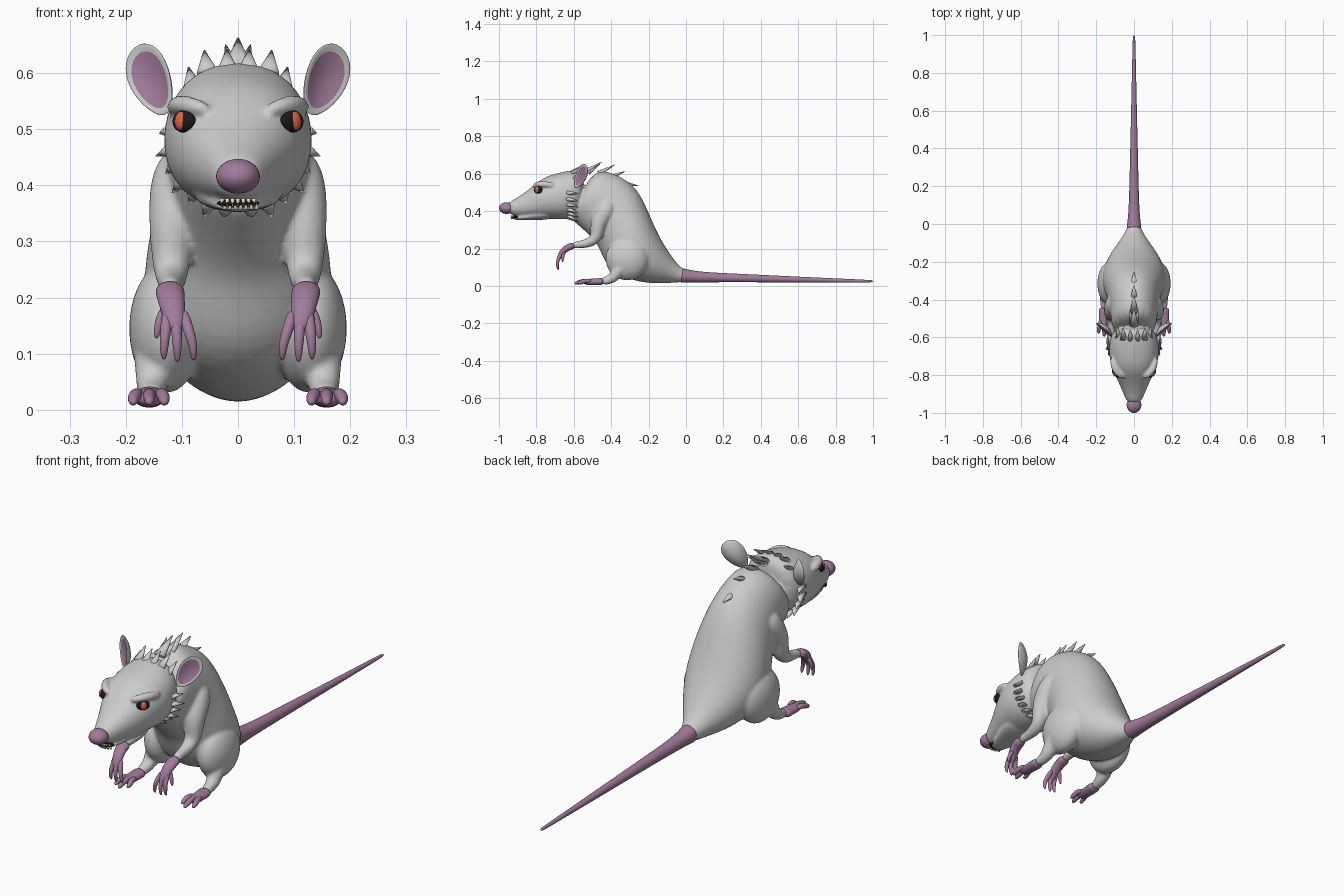
import bpy, bmesh, math
from mathutils import Vector, Matrix

if "Cube" in bpy.data.objects:
    bpy.data.objects.remove(bpy.data.objects["Cube"])


def material(name, rgb):
    m = bpy.data.materials.new(name)
    m.diffuse_color = (*rgb, 1)
    m.use_nodes = True
    m.node_tree.nodes["Principled BSDF"].inputs["Base Color"].default_value = m.diffuse_color
    return m


PINK = material("pink_skin", (0.36, 0.2, 0.33))
BLACK = material("black", (0.01, 0.01, 0.01))
RED = material("red_iris", (0.75, 0.12, 0.07))
CREAM = material("cream", (0.75, 0.68, 0.5))


def finish(name, bm, mats=(), sub=0):
    bmesh.ops.recalc_face_normals(bm, faces=bm.faces)
    for f in bm.faces:
        f.smooth = True
    me = bpy.data.meshes.new(name)
    bm.to_mesh(me)
    bm.free()
    ob = bpy.data.objects.new(name, me)
    bpy.context.collection.objects.link(ob)
    for m in mats:
        me.materials.append(m)
    if sub:
        ob.modifiers.new("subsurf", 'SUBSURF').levels = sub
        ob.modifiers["subsurf"].render_levels = sub
    return ob


def loft(name, rings, mats=(), n=16, p=1.0):
    """Skin rings given as (centre, half axis u, half axis v)."""
    bm = bmesh.new()
    loops = []
    for c, u, v in rings:
        loop = []
        for i in range(n):
            a = 2 * math.pi * i / n
            k, s = math.cos(a), math.sin(a)
            loop.append(bm.verts.new(c + u * math.copysign(abs(k) ** p, k)
                                     + v * math.copysign(abs(s) ** p, s)))
        loops.append(loop)
    for a, b in zip(loops, loops[1:]):
        for i in range(n):
            j = (i + 1) % n
            bm.faces.new((a[i], a[j], b[j], b[i]))
    bm.faces.new(loops[0])
    bm.faces.new(loops[-1])
    return finish(name, bm, mats, 2)


def sections(name, rows, p=1.0):
    """Rows: top y, top z, bottom y, bottom z, half width."""
    rings = []
    for ty, tz, by, bz, w in rows:
        t, b = Vector((0, ty, tz)), Vector((0, by, bz))
        rings.append(((t + b) / 2, Vector((w, 0, 0)), (t - b) / 2))
    return loft(name, rings, p=p)


def tube(name, pts, s=1, mats=(), wide=1.0, n=12):
    """Points: x, y, z, radius."""
    P = [Vector((s * q[0], q[1], q[2])) for q in pts]
    rings = []
    for i, c in enumerate(P):
        t = (P[min(i + 1, len(P) - 1)] - P[max(i - 1, 0)]).normalized()
        u = Vector((1, 0, 0))
        u = (u - t * u.dot(t)).normalized()
        r = pts[i][3]
        rings.append((c, u * r * wide, t.cross(u) * r))
    return loft(name, rings, mats, n)


def blob(name, c, radii, mats=(), facing=(0, 0, 1)):
    bm = bmesh.new()
    bmesh.ops.create_uvsphere(bm, u_segments=32, v_segments=20, radius=1)
    rot = Vector(facing).to_track_quat('Z', 'Y').to_matrix().to_4x4()
    bm.transform(Matrix.Translation(c) @ rot @ Matrix.Diagonal((*radii, 1)))
    return finish(name, bm, mats)


def spikes(name, items, mats=(), flat=0.5, seg=10):
    """Items: base point, tip point, radius."""
    bm = bmesh.new()
    for base, tip, r in items:
        base, tip = Vector(base), Vector(tip)
        d = tip - base
        m = (Matrix.Translation((base + tip) / 2)
             @ d.to_track_quat('Z', 'Y').to_matrix().to_4x4()
             @ Matrix.Diagonal((r, r * flat, d.length, 1)))
        bmesh.ops.create_cone(bm, cap_ends=True, segments=seg, radius1=1,
                              radius2=0.08, depth=1, matrix=m)
    return finish(name, bm, mats)


# torso and head
grey = [
    sections("body", [
        (-0.00, 0.088, -0.00, 0.02, 0.034), (-0.03, 0.10, -0.04, 0.018, 0.042),
        (-0.07, 0.15, -0.12, 0.012, 0.08), (-0.115, 0.22, -0.23, 0.012, 0.135),
        (-0.155, 0.295, -0.36, 0.05, 0.172), (-0.195, 0.39, -0.44, 0.12, 0.172),
        (-0.235, 0.48, -0.47, 0.22, 0.15), (-0.29, 0.555, -0.53, 0.28, 0.135),
        (-0.39, 0.61, -0.60, 0.34, 0.125), (-0.50, 0.63, -0.63, 0.37, 0.115)]),
    sections("head", [
        (-0.54, 0.615, -0.55, 0.38, 0.105), (-0.60, 0.625, -0.62, 0.355, 0.13),
        (-0.68, 0.607, -0.68, 0.352, 0.138), (-0.75, 0.588, -0.74, 0.357, 0.124),
        (-0.80, 0.553, -0.79, 0.361, 0.105), (-0.85, 0.508, -0.84, 0.364, 0.08),
        (-0.91, 0.467, -0.90, 0.37, 0.054), (-0.955, 0.445, -0.945, 0.38, 0.036)],
        p=0.9),
    sections("jaw", [(-0.70, 0.42, -0.70, 0.352, 0.10), (-0.82, 0.40, -0.82, 0.352, 0.065),
                     (-0.89, 0.372, -0.89, 0.352, 0.042), (-0.925, 0.364, -0.925, 0.353, 0.022)]),
]

# thighs, lower legs, arms and brows
for s in (1, -1):
    grey += [
        blob("thigh", (s * 0.128, -0.315, 0.145), (0.066, 0.115, 0.115)),
        tube("lower_leg", [(0.135, -0.31, 0.13, 0.06), (0.15, -0.37, 0.08, 0.036),
                           (0.153, -0.385, 0.045, 0.03), (0.155, -0.42, 0.028, 0.024),
                           (0.158, -0.455, 0.024, 0.02)], s),
        tube("arm", [(0.08, -0.40, 0.45, 0.055), (0.105, -0.43, 0.40, 0.058),
                     (0.117, -0.475, 0.33, 0.044), (0.12, -0.475, 0.26, 0.035),
                     (0.118, -0.515, 0.228, 0.028), (0.12, -0.57, 0.222, 0.02),
                     (0.122, -0.61, 0.215, 0.019)], s),
        tube("brow", [(0.05, -0.815, 0.532, 0.012), (0.085, -0.795, 0.543, 0.018),
                      (0.11, -0.755, 0.545, 0.018), (0.115, -0.70, 0.535, 0.014)], s),
    ]

# blend all grey parts into one smooth skin
bpy.ops.object.select_all(action='DESELECT')
for ob in grey:
    ob.select_set(True)
bpy.context.view_layer.objects.active = grey[0]
bpy.ops.object.convert(target='MESH')
bpy.ops.object.join()
body = bpy.context.view_layer.objects.active
rm = body.modifiers.new("blend", 'REMESH')
rm.mode = 'VOXEL'
rm.voxel_size = 0.006
rm.use_smooth_shade = True
sm = body.modifiers.new("smooth", 'SMOOTH')
sm.factor = 0.5
sm.iterations = 8

# tail and nose
tube("tail", [(0, -0.028, 0.056, 0.042), (0, -0.015, 0.055, 0.04), (0, 0.06, 0.047, 0.029),
              (0, 0.3, 0.042, 0.023), (0, 0.6, 0.034, 0.016), (0, 0.9, 0.027, 0.009),
              (0, 0.985, 0.025, 0.007), (0, 1.0, 0.025, 0.004)], mats=[PINK])
blob("nose", (0, -0.958, 0.416), (0.039, 0.042, 0.031), [PINK])

# mouth and teeth
blob("mouth", (0, -0.912, 0.368), (0.038, 0.024, 0.008), [BLACK])
teeth = []
for i in range(-3, 4):
    x = i * 0.0095
    y = -0.934 + 12 * x * x
    teeth.append(((x, y, 0.376), (x, y, 0.36), 0.005))
    teeth.append(((x + 0.0047, y + 0.002, 0.357), (x + 0.0047, y + 0.002, 0.37), 0.005))
spikes("teeth", teeth, [CREAM], flat=0.8, seg=6)

for s in (1, -1):
    # eyes
    d = Vector((s * 0.75, -0.65, 0.1)).normalized()
    e = Vector((s * 0.096, -0.79, 0.514))
    blob("eye_socket", e, (0.027, 0.02, 0.014), [BLACK], d)
    blob("iris", e + d * 0.008, (0.013, 0.017, 0.009), [RED], d)

    # hands with curved fingers
    tube("hand", [(0.122, -0.595, 0.217, 0.0195), (0.121, -0.63, 0.208, 0.019),
                  (0.117, -0.66, 0.185, 0.017), (0.112, -0.677, 0.155, 0.013),
                  (0.111, -0.683, 0.14, 0.008)], s, [PINK], wide=1.4)
    for x0, x1, z1 in ((0.125, 0.132, 0.088), (0.112, 0.108, 0.083), (0.1, 0.079, 0.086)):
        tube("finger", [(x0, -0.66, 0.178, 0.012), ((x0 + x1) / 2, -0.684, 0.145, 0.011),
                        (x1, -0.69, 0.115, 0.009), (x1, -0.682, z1, 0.005)], s, [PINK], n=8)
    tube("thumb", [(0.127, -0.65, 0.185, 0.011), (0.142, -0.66, 0.155, 0.009),
                   (0.146, -0.66, 0.125, 0.005)], s, [PINK], n=8)

    # feet with toes
    tube("foot", [(0.157, -0.44, 0.024, 0.021), (0.158, -0.47, 0.022, 0.019),
                  (0.16, -0.52, 0.021, 0.018), (0.161, -0.55, 0.02, 0.012)],
         s, [PINK], wide=1.5)
    for x0, x1, y1 in ((0.14, 0.131, -0.575), (0.158, 0.158, -0.597), (0.176, 0.187, -0.58)):
        tube("toe", [(x0, -0.505, 0.025, 0.012), ((x0 + x1) / 2, -0.54, 0.029, 0.0125),
                     (x1, y1 + 0.02, 0.02, 0.012), (x1, y1, 0.011, 0.007)], s, [PINK], n=8)

    # cupped ears with pink inside
    bm = bmesh.new()
    bmesh.ops.create_uvsphere(bm, u_segments=32, v_segments=24, radius=1)
    for f in bm.faces:
        c = f.calc_center_median()
        f.material_index = 1 if c.z > 0 and math.hypot(c.x, c.y) < 0.8 else 0
    for v in bm.verts:
        x, up, depth = v.co
        rho = x * x + up * up
        v.co = (x * 0.05 * (0.86 + 0.2 * up), up * 0.072, depth * 0.010 + 0.017 * rho)
    front = Vector((0.6, -0.78, 0.1)).normalized()
    up = Vector((0.55, 0.22, 0.85))
    up = (up - front * up.dot(front)).normalized()
    side = up.cross(front)
    m = Matrix((side, up, front)).transposed().to_4x4()
    bm.transform(Matrix.Diagonal((s, 1, 1, 1)) @ Matrix.Translation((0.145, -0.55, 0.585)) @ m)
    finish("ear", bm, [None, PINK])

# fur tufts: cheek ruff, crown and spine
tufts = []
for s in (1, -1):
    for i, deg in enumerate((-80, -66, -52, -38, -24, -10, 6)):
        a = math.radians(deg)
        k, z = s * math.cos(a), math.sin(a)
        out = 0.148 if i % 2 else 0.14
        tufts.append(((k * 0.115, -0.63, 0.485 + z * 0.118),
                      (k * out, -0.575, 0.478 + z * out), 0.022))
    for x, y, z in ((0.02, -0.575, 0.642), (0.06, -0.565, 0.64), (0.088, -0.56, 0.61)):
        tufts.append(((s * x * 0.9, y - 0.045, z - 0.04), (s * x, y + 0.015, z), 0.02))
    tufts.append(((s * 0.01, -0.52, 0.605), (s * 0.022, -0.46, 0.65), 0.018))
for y0, z0, y1, z1 in ((-0.54, 0.61, -0.45, 0.662), (-0.47, 0.60, -0.38, 0.648),
                       (-0.41, 0.58, -0.325, 0.612), (-0.34, 0.55, -0.255, 0.535)):
    tufts.append(((0, y0, z0), (0, y1, z1), 0.025))
spikes("fur_tufts", tufts, flat=0.6)
